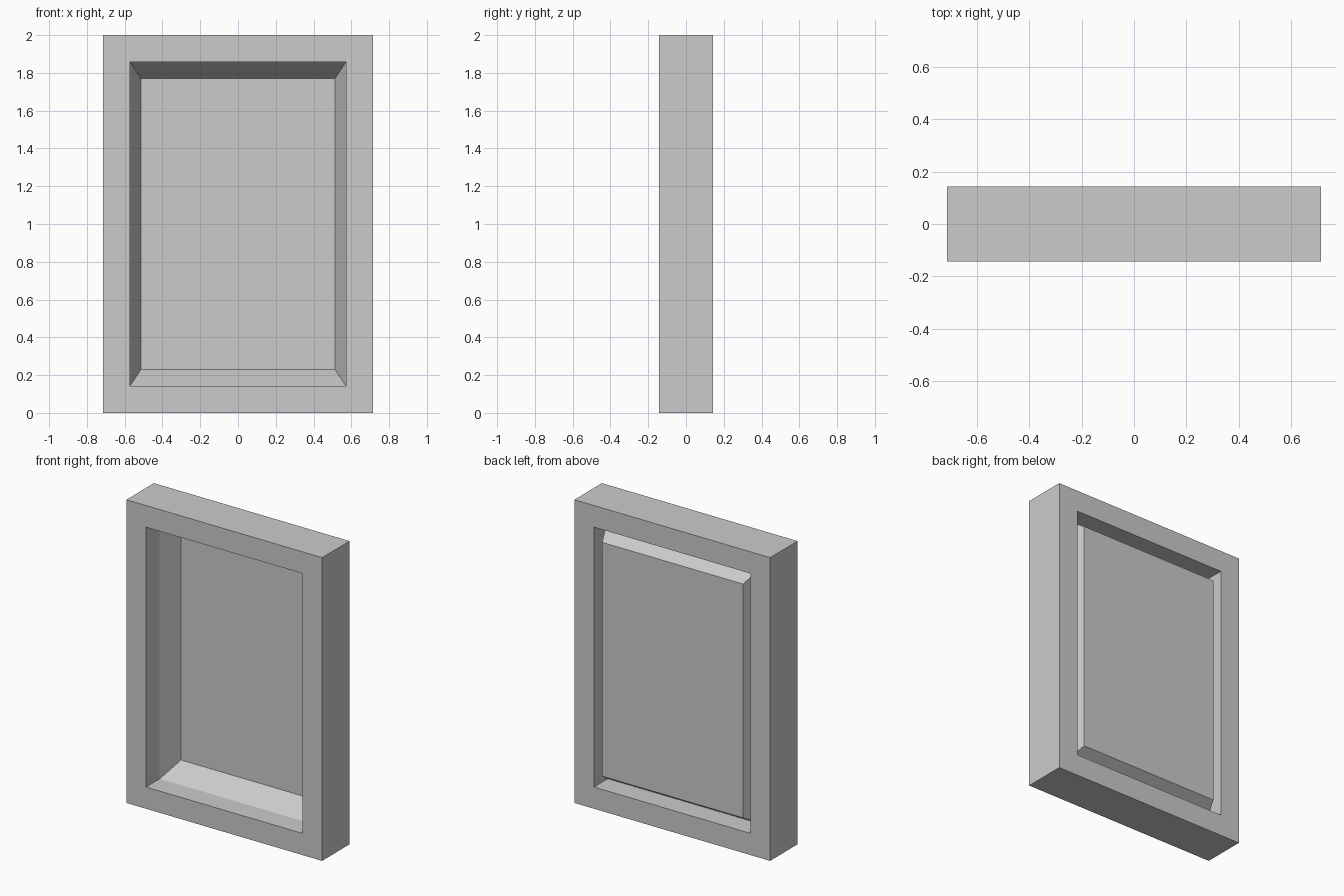
import bpy, bmesh

if "Cube" in bpy.data.objects:
    bpy.data.objects.remove(bpy.data.objects["Cube"])

ZC = 1.0  # height of the centre


def ring(bm, hx, hz, y):
    """Rectangular loop of vertices in a plane facing the front."""
    return [bm.verts.new((sx * hx, y, ZC + sz * hz))
            for sx, sz in ((-1, -1), (1, -1), (1, 1), (-1, 1))]


def bridge(bm, a, b):
    for i in range(4):
        j = (i + 1) % 4
        bm.faces.new((a[i], a[j], b[j], b[i]))


def finish(bm, name):
    bmesh.ops.recalc_face_normals(bm, faces=bm.faces)
    mesh = bpy.data.meshes.new(name)
    bm.to_mesh(mesh)
    bm.free()
    ob = bpy.data.objects.new(name, mesh)
    bpy.context.collection.objects.link(ob)
    return ob


W, H, D = 0.714, 1.0, 0.143     # frame half sizes
IW, IH = 0.571, 0.857           # opening half sizes

# Outer frame: rectangular section swept round the opening
bm = bmesh.new()
loops = [ring(bm, *r) for r in ((W, H, -D), (IW, IH, -D), (IW, IH, D), (W, H, D))]
for k in range(4):
    bridge(bm, loops[k], loops[(k + 1) % 4])
finish(bm, "frame")

# Thin panel: sloped border from mid depth to a flat field near the back
bm = bmesh.new()
edge = ring(bm, IW, IH, 0.0)
field = ring(bm, IW * 0.9, IH * 0.9, 0.14)
bridge(bm, edge, field)
bm.faces.new(field)
finish(bm, "panel")
